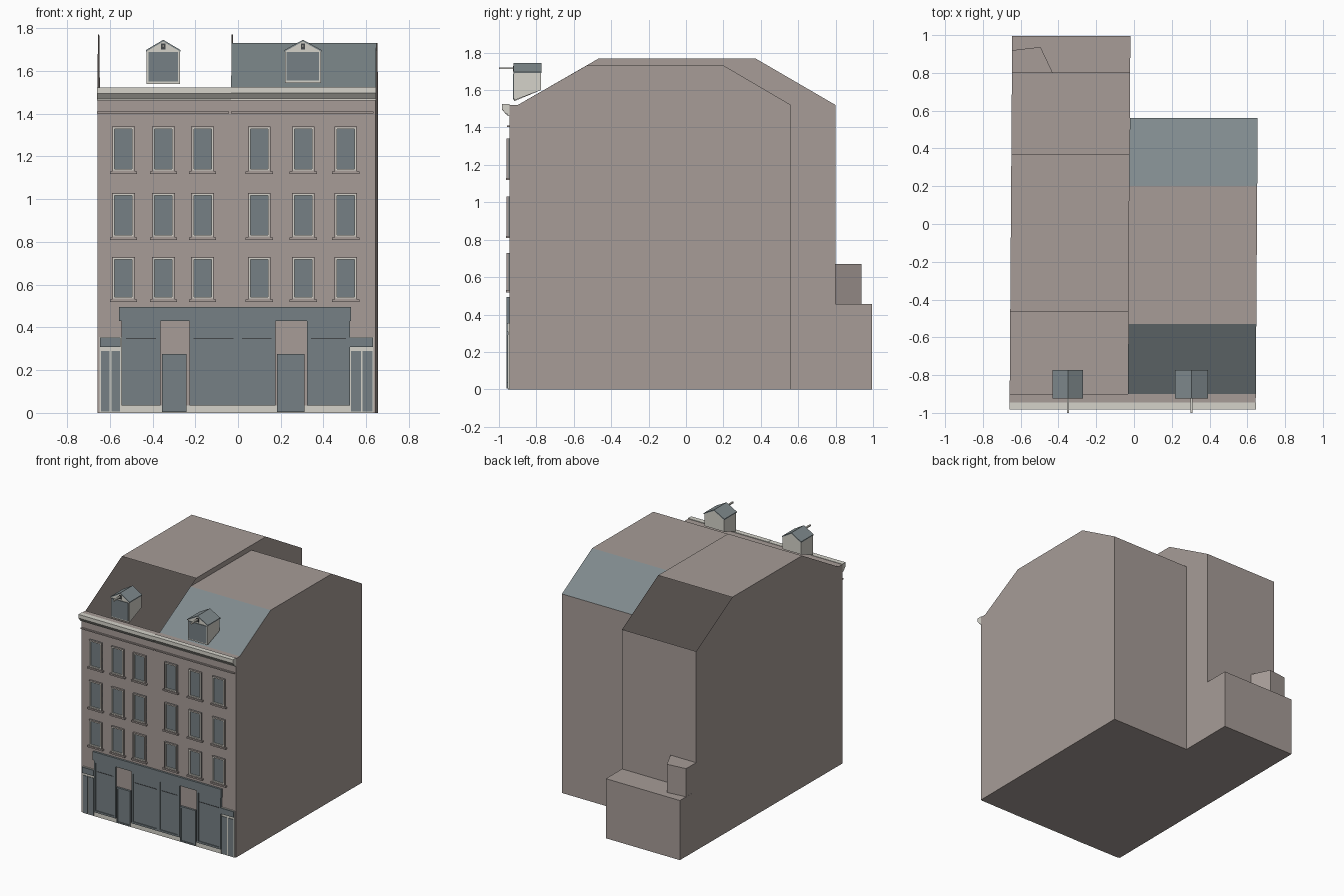
import bpy, bmesh

if "Cube" in bpy.data.objects:
    bpy.data.objects.remove(bpy.data.objects["Cube"])


def mat(name, rgb):
    m = bpy.data.materials.new(name)
    m.diffuse_color = (*rgb, 1)
    m.use_nodes = True
    m.node_tree.nodes["Principled BSDF"].inputs["Base Color"].default_value = m.diffuse_color
    return m


BRICK = mat("warm grey brick", (0.385, 0.333, 0.310))
ROOF = mat("roof slate", (0.215, 0.255, 0.268))
PAINT = mat("blue grey paint", (0.180, 0.216, 0.232))
CREAM = mat("cream trim", (0.66, 0.65, 0.59))
DARK = mat("dark opening", (0.06, 0.065, 0.07))

WALL = -0.945   # front wall plane
SKEW = 0.007    # plot lines lean slightly in plan


def make(name, verts, faces, mats, idx=None, fix=True):
    me = bpy.data.meshes.new(name)
    me.from_pydata(verts, [], faces)
    for m in mats:
        me.materials.append(m)
    if idx:
        for p, i in zip(me.polygons, idx):
            p.material_index = i
    if fix:
        bm = bmesh.new()
        bm.from_mesh(me)
        bmesh.ops.recalc_face_normals(bm, faces=bm.faces)
        bm.to_mesh(me)
        bm.free()
    ob = bpy.data.objects.new(name, me)
    bpy.context.collection.objects.link(ob)
    return ob


def prism(name, profile, x0, x1, mats, skip=(), second=(), caps=(0, 1), skew=0.0):
    """Extrude a (y, z) profile along x; skip leaves edges open, second uses material 1."""
    n = len(profile)
    verts = [(x + skew * y, y, z) for x in (x0, x1) for y, z in profile]
    faces, idx = [], []
    for i in range(n):
        if i not in skip:
            j = (i + 1) % n
            faces.append((i, j, n + j, n + i))
            idx.append(1 if i in second else 0)
    ends = [tuple(reversed(range(n))), tuple(range(n, 2 * n))]
    for c in caps:
        faces.append(ends[c])
        idx.append(0)
    return make(name, verts, faces, mats, idx)


def box(name, x0, x1, y0, y1, z0, z1, m):
    return prism(name, [(y0, z0), (y0, z1), (y1, z1), (y1, z0)], x0, x1, [m])


def plate(name, x0, x1, z0, z1, m, out=0.005):
    return box(name, x0, x1, WALL - out, WALL, z0, z1, m)


def frame(name, x0, x1, z0, z1, m, w=0.01, out=0.015):
    """Rectangular ring standing proud of the wall."""
    v = []
    for y in (WALL - out, WALL):
        for d in (0, w):
            v += [(x0 + d, y, z0 + d), (x1 - d, y, z0 + d),
                  (x1 - d, y, z1 - d), (x0 + d, y, z1 - d)]
    f = []
    for i in range(4):
        j = (i + 1) % 4
        f += [(i, j, 4 + j, 4 + i), (i, 8 + i, 8 + j, j),
              (4 + i, 4 + j, 12 + j, 12 + i), (8 + i, 12 + i, 12 + j, 8 + j)]
    return make(name, v, f, [m])


# Left house: open roof slopes, with the low rear annex in one profile
prism("left_house", [(WALL, 0), (WALL, 1.52), (-0.90, 1.52), (-0.465, 1.77), (0.37, 1.77),
                     (0.80, 1.52), (0.80, 0.455), (0.995, 0.455), (0.995, 0)],
      -0.652, -0.026, [BRICK], skip=(2, 4), skew=SKEW)

# Right house: slate slopes front and back
prism("right_house", [(WALL, 0), (WALL, 1.52), (-0.90, 1.52), (-0.53, 1.732), (0.20, 1.732),
                      (0.562, 1.52), (0.562, 0)],
      -0.026, 0.651, [BRICK, ROOF], second=(2, 4), caps=(1,), skew=SKEW)

# Small rear outhouse on the annex
plan = [(-0.646, 0.80), (-0.43, 0.80), (-0.495, 0.937), (-0.645, 0.92)]
make("rear_outhouse", [(x, y, z) for z in (0.455, 0.67) for x, y in plan],
     [(0, 1, 5, 4), (1, 2, 6, 5), (2, 3, 7, 6), (3, 0, 4, 7), (4, 5, 6, 7)], [BRICK])

# Cornices and string mouldings for each house
for side, x0, x1, dz in (("left", -0.66, -0.032, 0.0), ("right", -0.032, 0.645, 0.002)):
    prism(side + "_cornice", [(WALL, 1.47 + dz), (-0.962, 1.47 + dz), (-0.983, 1.495 + dz),
                              (-0.983, 1.523 + dz), (WALL, 1.523 + dz)], x0, x1, [CREAM])
    plate(side + "_cornice_bed", x0, x1, 1.462, 1.472, CREAM, 0.01)
    plate(side + "_string_moulding", x0, x1 - 0.01, 1.402, 1.411, BRICK, 0.012)

# Upper windows: glass, cream reveal, stone surround and sill
columns = (-0.536, -0.349, -0.166, 0.100, 0.305, 0.504)
for z0, z1 in ((1.13, 1.34), (0.82, 1.03), (0.53, 0.73)):
    for cx in columns:
        h = 0.053
        plate("window_glass", cx - h, cx + h, z0, z1, PAINT, 0.004)
        frame("window_surround", cx - h, cx + h, z0, z1, BRICK, 0.005, 0.014)
        frame("window_frame", cx - h + 0.005, cx + h - 0.005, z0 + 0.005, z1 - 0.005,
              CREAM, 0.007, 0.012)
        plate("window_sill", cx - 0.064, cx + 0.064, z0 - 0.011, z0, BRICK, 0.018)

# Shopfront: plinth, fascia, display bays and doors
plate("shop_plinth", -0.545, 0.525, 0, 0.035, CREAM, 0.007)
plate("shop_fascia", -0.556, 0.53, 0.43, 0.495, PAINT, 0.015)
for x0, x1 in ((-0.545, -0.363), (-0.228, -0.002), (-0.002, 0.176), (0.322, 0.525)):
    plate("shop_bay", x0, x1, 0.035, 0.43, PAINT, 0.008)
    frame("shop_bay_frame", x0, x1, 0.035, 0.43, PAINT, 0.014, 0.015)
    plate("shop_transom", x0 + 0.02, x1 - 0.02, 0.345, 0.350, DARK, 0.010)
for x0, x1 in ((-0.356, -0.24), (0.182, 0.312)):
    plate("shop_door", x0, x1, 0.005, 0.275, PAINT, 0.010)
    frame("shop_door_frame", x0, x1, 0.005, 0.275, PAINT, 0.010, 0.015)

# Side entrances with paired leaves and a fanlight
for side, x0, x1 in (("left", -0.648, -0.546), ("right", 0.522, 0.635)):
    plate(side + "_entrance_surround", x0, x1, 0, 0.355, CREAM, 0.006)
    plate(side + "_fanlight", x0 + 0.003, x1 - 0.003, 0.308, 0.352, PAINT, 0.014)
    mid = (x0 + x1) / 2
    for a, b in ((x0 + 0.006, mid - 0.004), (mid + 0.004, x1 - 0.006)):
        plate(side + "_entrance_leaf", a, b, 0.006, 0.29, PAINT, 0.010)

# Dormers: cream gabled body, slate roof, framed window and hoist beam
for side, cx, h, zb in (("left", -0.350, 0.078, 1.54), ("right", 0.304, 0.084, 1.545)):
    yf, yb, ze, za = -0.92, -0.775, 1.692, 1.738
    v = []
    for y, z in ((yf, zb), (yb, 1.60)):
        v += [(cx - h, y, z), (cx + h, y, z), (cx + h, y, ze), (cx, y, za), (cx - h, y, ze)]
    make(side + "_dormer_body", v,
         [(0, 1, 2, 3, 4), (9, 8, 7, 6, 5), (0, 4, 9, 5), (1, 6, 7, 2), (0, 5, 6, 1)], [CREAM])
    v = []
    for y in (yf - 0.003, yb + 0.003):
        for dz in (0.0, 0.008):
            v += [(cx - h - 0.003, y, ze + dz - 0.002), (cx, y, za + dz),
                  (cx + h + 0.003, y, ze + dz - 0.002)]
    make(side + "_dormer_roof", v,
         [(0, 1, 4, 3), (1, 2, 5, 4), (6, 9, 10, 7), (7, 10, 11, 8), (3, 4, 10, 9),
          (4, 5, 11, 10), (0, 6, 7, 1), (1, 7, 8, 2), (0, 3, 9, 6), (2, 8, 11, 5)],
         [ROOF, CREAM], [0, 0, 0, 0, 0, 0, 0, 0, 0, 0])
    box(side + "_dormer_window", cx - h + 0.008, cx + h - 0.008, yf - 0.005, yf,
        zb + 0.01, ze - 0.004, PAINT)
    box(side + "_gable_hatch", cx - 0.010, cx + 0.010, yf - 0.004, yf, 1.700, 1.728, DARK)
    box(side + "_hoist_beam", cx - 0.006, cx + 0.006, -1.0, yf, 1.712, 1.722, CREAM)
